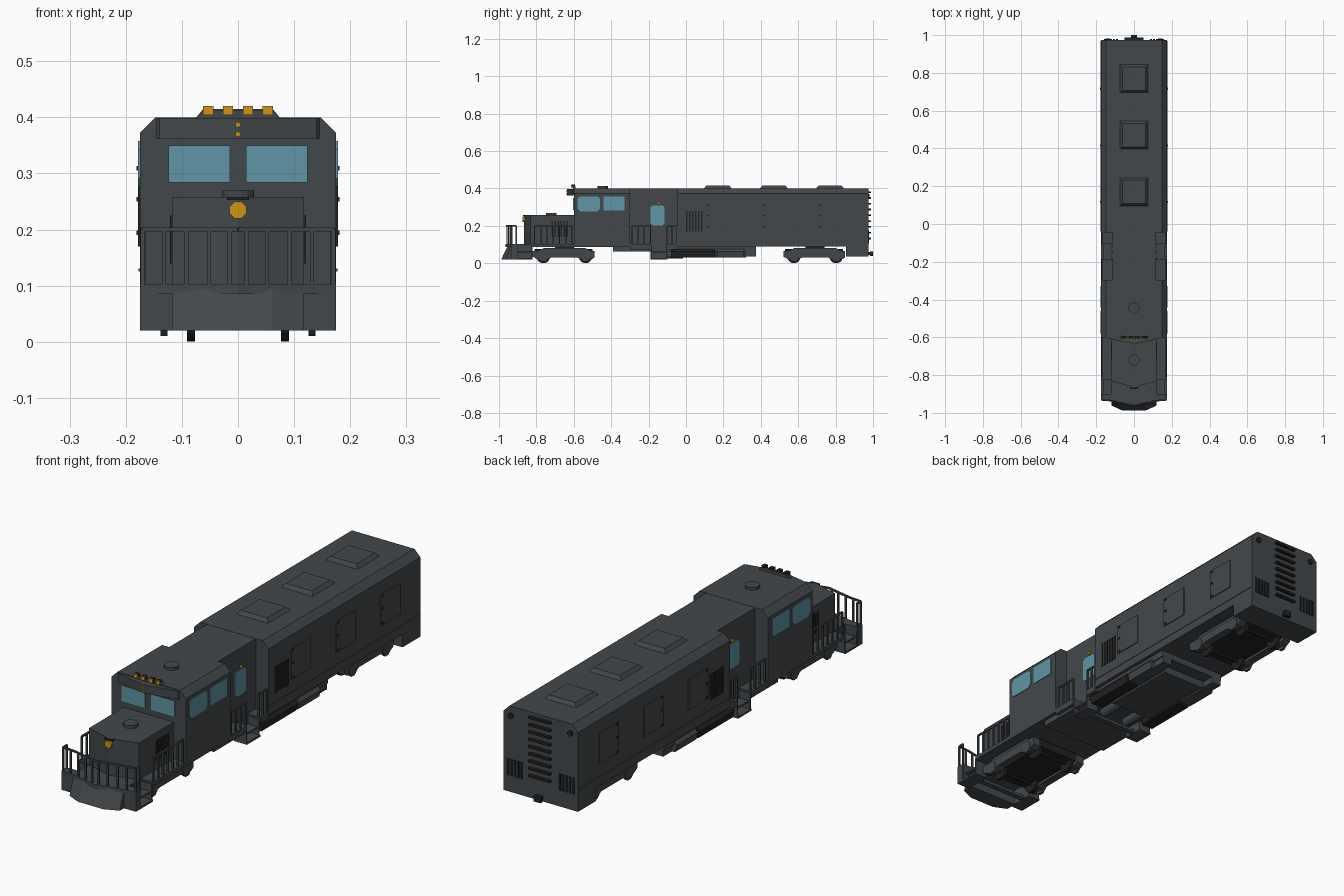
import bpy, bmesh, math
from mathutils import Vector, Matrix

if "Cube" in bpy.data.objects:
    bpy.data.objects.remove(bpy.data.objects["Cube"])


def mat(name, rgb):
    m = bpy.data.materials.new(name)
    m.diffuse_color = (*rgb, 1)
    m.use_nodes = True
    m.node_tree.nodes["Principled BSDF"].inputs["Base Color"].default_value = m.diffuse_color
    return m


BODY = mat("slate grey", (0.056, 0.064, 0.070))
DARK = mat("near black", (0.016, 0.016, 0.017))
GLASS = mat("blue glass", (0.115, 0.30, 0.38))
AMBER = mat("amber lamp", (0.62, 0.30, 0.008))


def finish(name, bm, m, mirror=False):
    bmesh.ops.recalc_face_normals(bm, faces=bm.faces)
    me = bpy.data.meshes.new(name)
    bm.to_mesh(me)
    bm.free()
    me.materials.append(m)
    ob = bpy.data.objects.new(name, me)
    bpy.context.collection.objects.link(ob)
    if mirror:
        ob.modifiers.new("mirror", 'MIRROR').use_axis[0] = True
    return ob


def boxes(name, items, m, mirror=False):
    """items: (x0, x1, y0, y1, z0, z1)"""
    bm = bmesh.new()
    for x0, x1, y0, y1, z0, z1 in items:
        mx = Matrix.Translation(((x0+x1)/2, (y0+y1)/2, (z0+z1)/2)) @ Matrix.Diagonal((x1-x0, y1-y0, z1-z0, 1))
        bmesh.ops.create_cube(bm, size=1, matrix=mx)
    return finish(name, bm, m, mirror)


def prism(name, pts, axis, a, b, m, mirror=False):
    """Extrude a 2D outline along an axis from a to b."""
    put = {'X': lambda p, t: (t, p[0], p[1]), 'Y': lambda p, t: (p[0], t, p[1]),
           'Z': lambda p, t: (p[0], p[1], t)}[axis]
    bm = bmesh.new()
    lo = [bm.verts.new(put(p, a)) for p in pts]
    hi = [bm.verts.new(put(p, b)) for p in pts]
    bm.faces.new(lo)
    bm.faces.new(hi)
    for i in range(len(pts)):
        j = (i+1) % len(pts)
        bm.faces.new((lo[i], lo[j], hi[j], hi[i]))
    return finish(name, bm, m, mirror)


def cyls(name, centres, r, depth, axis, m, n=12, mirror=False):
    rot = {'X': Matrix.Rotation(math.pi/2, 4, 'Y'), 'Y': Matrix.Rotation(math.pi/2, 4, 'X'),
           'Z': Matrix.Identity(4)}[axis]
    bm = bmesh.new()
    for c in centres:
        bmesh.ops.create_cone(bm, cap_ends=True, segments=n, radius1=r, radius2=r, depth=depth,
                              matrix=Matrix.Translation(c) @ rot @ Matrix.Rotation(math.pi/n, 4, 'Z'))
    return finish(name, bm, m, mirror)


def bars(name, segs, r, m, mirror=False):
    """Square rods between pairs of points."""
    bm = bmesh.new()
    for a, b in segs:
        a, b = Vector(a), Vector(b)
        q = (b-a).to_track_quat('Z', 'Y').to_matrix().to_4x4()
        bmesh.ops.create_cube(bm, size=1, matrix=Matrix.Translation((a+b)/2) @ q
                              @ Matrix.Diagonal((2*r, 2*r, (b-a).length, 1)))
    return finish(name, bm, m, mirror)


def cut_rect(a0, a1, b0, b1, c):
    return [(a0+c, b0), (a1-c, b0), (a1, b0+c), (a1, b1-c), (a1-c, b1), (a0+c, b1), (a0, b1-c), (a0, b0+c)]


# Hood, cab and the narrow recess between them
section = [(-.175, .09), (.175, .09), (.175, .372), (.147, .40), (-.147, .40), (-.175, .372)]
prism("rear_hood", section, 'Y', -.045, .975, BODY)
prism("cab", section, 'Y', -.60, -.30, BODY)
boxes("recess_body", [(-.115, .115, -.30, -.045, .09, .399)], BODY)
boxes("rear_apron", [(-.175, .175, .855, .975, .035, .09)], BODY)
prism("cab_brow", [(-.145, -.60), (-.14, -.606), (0, -.635), (.14, -.606), (.145, -.60)], 'Z', .362, .398, BODY)
boxes("hood_lower_trim", [(.175, .1775, -.04, .97, .125, .131)], BODY, True)

# Short nose with V front
prism("nose", [(-.118, -.60), (-.118, -.832), (0, -.866), (.118, -.832), (.118, -.60)], 'Z', .095, .258, BODY)
cyls("nose_headlight", [(0, -.868, .235)], .016, .012, 'Y', AMBER, 8)
boxes("headlight_visor", [(-.02, .02, -.872, -.85, .253, .258)], DARK)
boxes("nose_louvers", [(.117, .121, -.72+i*.016, -.711+i*.016, .14, .225) for i in range(6)], DARK, True)

# Roof hatches, lamps and fan covers
cyls("roof_hatches", [(0, -.72, .264), (0, -.445, .406)], .029, .012, 'Z', BODY, 16)
prism("lamp_bar", [(-.075, .398), (.075, .398), (.062, .412), (-.062, .412)], 'Y', -.604, -.592, BODY)
lamp_x = (-.053, -.018, .018, .053)
boxes("roof_lamp_housings", [(x-.009, x+.009, -.610, -.594, .404, .42) for x in lamp_x], DARK)
boxes("roof_lamps", [(x-.009, x+.009, -.614, -.610, .404, .42) for x in lamp_x], AMBER)
cyls("brow_lamps", [(0, -.634, .387), (0, -.634, .370)], .005, .008, 'Y', AMBER, 8)
for i, y in enumerate((.17, .47, .77)):
    bm = bmesh.new()
    bmesh.ops.create_cone(bm, cap_ends=True, segments=4, radius1=.075*2**.5, radius2=.062*2**.5, depth=.016,
                          matrix=Matrix.Translation((0, y, .407)) @ Matrix.Rotation(math.pi/4, 4, 'Z'))
    finish(f"fan_cover_{i+1}", bm, BODY)

# Windows
prism("windshield", [(.014, .284), (.124, .284), (.124, .35), (.014, .35)], 'Y', -.604, -.598, GLASS, True)
prism("cab_side_window_front", cut_rect(-.58, -.46, .277, .358, .014), 'X', .173, .178, GLASS, True)
prism("cab_side_window_rear", cut_rect(-.441, -.328, .282, .358, .003), 'X', .173, .178, GLASS, True)
prism("recess_door_window", cut_rect(-.19, -.115, .203, .31, .01), 'X', .113, .118, GLASS, True)
cyls("recess_lamp", [(.118, -.145, .32)], .007, .012, 'X', AMBER, 8, True)

# Hood side panels and louvers
boxes("side_panels", [(.175, .1785, y-.065, y+.065, .185, .315) for y in (.17, .47, .77)], BODY, True)
boxes("panel_latches", [(.176, .181, y, y+.012, z, z+.008) for y in (.11, .41, .71) for z in (.19, .25, .305)], DARK, True)
boxes("hood_louvers", [(.174, .178, .0+i*.016, .009+i*.016, .17, .28) for i in range(6)], DARK, True)

# Rear end details
boxes("rear_slats", [(-.05, .05, .972, .988, .128+i*.031, .137+i*.031) for i in range(9)], DARK)
boxes("rear_vents", [(.085+i*.016, .094+i*.016, .973, .979, .105, .175) for i in range(5)], DARK, True)
cyls("rear_lamps", [(.14, .977, .36)], .012, .01, 'Y', DARK, 10, True)
boxes("rear_coupler", [(-.01, .01, .97, .988, .043, .06), (-.016, .016, .985, 1.0, .038, .062)], DARK)

# Decks and underframe
prism("front_deck", [(-.175, -.30), (-.175, -.82), (-.118, -.82), (-.118, -.90), (-.175, -.90), (-.175, -.935),
                     (-.115, -.94), (0, -.966), (.115, -.94), (.175, -.935), (.175, -.90), (.118, -.90),
                     (.118, -.82), (.175, -.82), (.175, -.30)], 'Z', .086, .102, BODY)
boxes("recess_decks", [(.10, .175, -.30, -.188, .075, .102), (.10, .175, -.10, -.045, .075, .102)], BODY, True)
boxes("underframe", [(-.12, .12, -.39, .375, .062, .092)], BODY)
boxes("side_sills", [(.115, .16, -.39, -.188, .062, .09), (.115, .16, -.10, .375, .062, .09)], BODY, True)

# Snow plow: V-shaped, sloping forward at the bottom
bm = bmesh.new()
top = [bm.verts.new((x, y, .094)) for x, y in ((-.118, -.935), (-.06, -.953), (.06, -.953), (.118, -.935))]
low = [bm.verts.new((x, y, .02)) for x, y in ((-.118, -.962), (-.06, -.988), (.06, -.988), (.118, -.962))]
back = [bm.verts.new((x, -.915, z)) for x, z in ((-.118, .094), (.118, .094), (.118, .02), (-.118, .02))]
for i in range(3):
    bm.faces.new((top[i], top[i+1], low[i+1], low[i]))
bm.faces.new(top + [back[1], back[0]])
bm.faces.new(low + [back[2], back[3]])
bm.faces.new((top[0], low[0], back[3], back[0]))
bm.faces.new((top[3], low[3], back[2], back[1]))
bm.faces.new(back)
finish("snow_plow", bm, BODY)
boxes("front_end_plates", [(.118, .175, -.935, -.905, .02, .09)], BODY, True)

# Boarding steps at the front and at the recess
for name, y0, y1 in (("front_steps", -.905, -.82), ("recess_steps", -.19, -.10)):
    boxes(name, [(.118, .175, y0, y1, .02, .028), (.118, .165, y0, y1, .055, .062),
                 (.115, .12, y0, y1, .02, .095), (.118, .172, y0, y0+.005, .02, .095),
                 (.118, .172, y1-.005, y1, .02, .095)], BODY, True)
    boxes(name + "_crossbeam", [(-.118, .118, (y0+y1)/2-.012, (y0+y1)/2+.012, .022, .034)], BODY)

# Railings
segs = [((.17, -.93, .2), (.115, -.935, .2)), ((.115, -.935, .2), (0, -.96, .2)), ((.17, -.93, .2), (.17, -.905, .2))]
segs += [((x, y, .1), (x, y, .2)) for x, y in ((.17, -.93), (.132, -.934), (.092, -.940), (.052, -.949),
                                               (.015, -.957), (.17, -.907))]
bars("front_railing", segs, .0035, BODY, True)
for name, y0, y1, n in (("nose_railing", -.81, -.61, 7), ("recess_railing_front", -.29, -.19, 4),
                        ("recess_railing_rear", -.10, -.05, 3)):
    ys = [y0 + (y1-y0)*i/(n-1) for i in range(n)]
    bars(name, [((.168, y0, .2), (.168, y1, .2))] + [((.168, y, .1), (.168, y, .2)) for y in ys], .0035, BODY, True)

# Fuel tank with side compartments and air cylinders
prism("fuel_tank", [(-.12, .065), (-.10, .03), (.10, .03), (.12, .065)], 'Y', -.02, .32, BODY)
side = [(.11, .082), (.155, .082), (.172, .062), (.165, .032), (.11, .032)]
prism("tank_box_front", side, 'Y', -.08, .155, DARK, True)
prism("tank_box_rear", side, 'Y', .165, .31, BODY, True)
boxes("battery_box", [(.11, .155, .315, .375, .035, .075)], BODY, True)
cyls("air_cylinders", [(.06, -.07, .045), (-.06, -.07, .045)], .02, .11, 'Y', BODY, 12)

# Trucks
shape = [(-.17, .066), (.16, .066), (.16, .03), (.145, .022), (.09, .022), (.07, .03),
         (-.07, .03), (-.09, .022), (-.145, .022), (-.17, .036)]
for name, yc in (("front_truck", -.65), ("rear_truck", .69)):
    prism(name + "_side_frame", [(yc+y, z) for y, z in shape], 'X', .10, .135, BODY, True)
    prism(name + "_upper_frame", [(yc-.14, .066), (yc+.14, .066), (yc+.11, .082), (yc-.11, .082)],
          'X', .105, .13, BODY, True)
    boxes(name + "_bolster", [(-.10, .10, yc-.16, yc+.15, .04, .075), (-.05, .05, yc-.05, yc+.05, .07, .092)], DARK)
    wy = (yc-.113, yc+.113)
    cyls(name + "_wheels", [(.084, y, .036) for y in wy], .036, .014, 'X', DARK, 16, True)
    cyls(name + "_axles", [(0, y, .036) for y in wy], .008, .2, 'X', DARK, 8)
    cyls(name + "_axle_boxes", [(.132, y, .036) for y in wy], .028, .012, 'X', BODY, 8, True)
